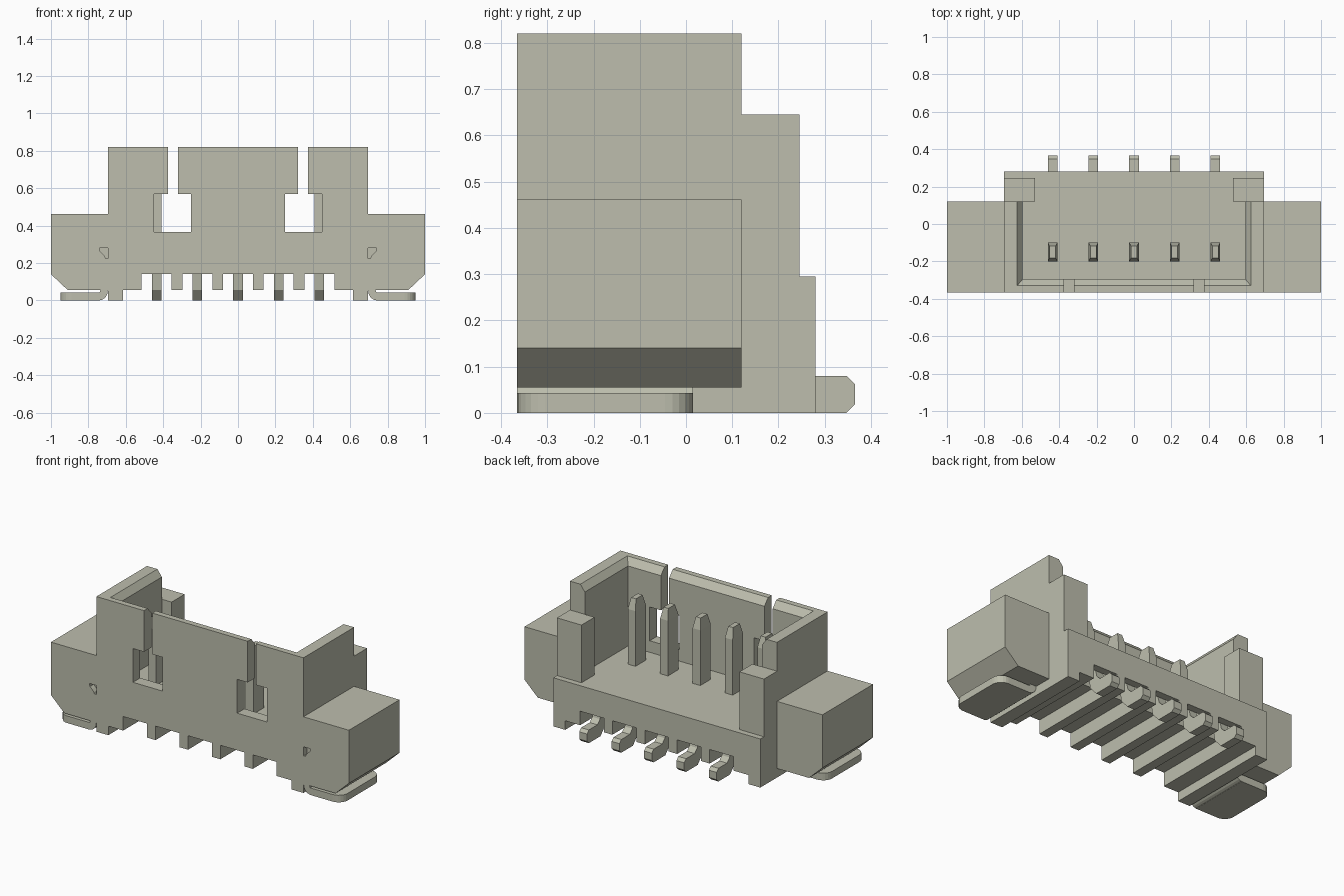
import bpy, bmesh, math

cube = bpy.data.objects.get("Cube")
if cube:
    bpy.data.objects.remove(cube, do_unlink=True)

plastic = bpy.data.materials.new("warm grey plastic")
COL = (0.51, 0.515, 0.42, 1.0)
plastic.diffuse_color = COL
plastic.use_nodes = True
bsdf = plastic.node_tree.nodes["Principled BSDF"]
bsdf.inputs["Base Color"].default_value = COL
bsdf.inputs["Roughness"].default_value = 0.6


def finish(name, bm):
    bmesh.ops.recalc_face_normals(bm, faces=bm.faces)
    mesh = bpy.data.meshes.new(name)
    bm.to_mesh(mesh)
    bm.free()
    mesh.materials.append(plastic)
    obj = bpy.data.objects.new(name, mesh)
    bpy.context.collection.objects.link(obj)
    return obj


def prism(name, profile, axis, lo, hi):
    """Extrude a profile along axis: 'x' takes (y, z), 'y' takes (x, z), 'z' takes (x, y)."""
    place = {"x": lambda a, b, t: (t, a, b),
             "y": lambda a, b, t: (a, t, b),
             "z": lambda a, b, t: (a, b, t)}[axis]
    bm = bmesh.new()
    ends = [[bm.verts.new(place(a, b, t)) for a, b in profile] for t in (lo, hi)]
    bm.faces.new(ends[0])
    bm.faces.new(ends[1])
    n = len(profile)
    for i in range(n):
        j = (i + 1) % n
        bm.faces.new((ends[0][i], ends[0][j], ends[1][j], ends[1][i]))
    return finish(name, bm)


def rect(x0, x1, z0, z1):
    return [(x0, z0), (x1, z0), (x1, z1), (x0, z1)]


def mirrored(points, s):
    return [(s * a, b) for a, b in points]


def cut(target, cutters):
    for c in cutters:
        c.hide_render = True
        mod = target.modifiers.new("cut", "BOOLEAN")
        mod.operation = "DIFFERENCE"
        mod.solver = "EXACT"
        mod.object = c
        bpy.context.view_layer.objects.active = target
        bpy.ops.object.modifier_apply(modifier=mod.name)
        bpy.data.objects.remove(c, do_unlink=True)


FRONT, BACK, WALL_END = -0.365, 0.28, 0.12
FLOOR = 0.295
PITCH = 0.2175
pin_x = [PITCH * i for i in range(-2, 3)]

# Base with ribs and grooves on its underside
half = [(0.08, 0.14), (0.08, 0.055), (0.137, 0.055), (0.137, 0.14),
        (0.298, 0.14), (0.298, 0.055), (0.355, 0.055), (0.355, 0.14),
        (0.515, 0.14), (0.515, 0.055), (0.615, 0.055), (0.615, 0.0),
        (0.695, 0.0), (0.695, FLOOR)]
base = prism("base", half + mirrored(half[::-1], -1), "y", FRONT, BACK)
# Pockets where the pins leave the floor
cut(base, [prism("pocket_cutter", rect(x - 0.06, x + 0.06, 0.10, 0.255), "y", 0.08, 0.235)
           for x in pin_x])

# Three-sided shroud with a chamfered inner rim
bm = bmesh.new()
rings = []
for sx, corner in ((-1, False), (-1, True), (1, True), (1, False)):
    ring = []
    for x, y, z in ((0.695, FRONT, FLOOR), (0.695, FRONT, 0.82), (0.625, -0.33, 0.82),
                    (0.595, -0.295, 0.78), (0.595, -0.295, FLOOR)):
        ring.append(bm.verts.new((sx * x, y if corner else WALL_END, z)))
    rings.append(ring)
for a, b in zip(rings, rings[1:]):
    for i in range(5):
        j = (i + 1) % 5
        bm.faces.new((a[i], a[j], b[j], b[i]))
bm.faces.new(rings[0])
bm.faces.new(rings[-1])
shroud = finish("shroud", bm)
# Latch windows with a slot opening to the top edge
keyhole = [(0.25, 0.365), (0.45, 0.365), (0.45, 0.57), (0.375, 0.57),
           (0.375, 0.9), (0.32, 0.9), (0.32, 0.57), (0.25, 0.57)]
cut(shroud, [prism("window_cutter", mirrored(keyhole, s), "y", -0.45, -0.25) for s in (-1, 1)])

for s, side in ((1, "left"), (-1, "right")):
    # Side wing with sloped lower edge and a small recess in its front
    wing = prism(side + "_wing",
                 mirrored([(0.695, 0.055), (0.91, 0.055), (1.0, 0.14), (1.0, 0.462),
                           (0.695, 0.462)], s), "y", FRONT, WALL_END)
    recess = [(0.69, 0.28), (0.742, 0.28), (0.738, 0.262), (0.724, 0.25),
              (0.712, 0.236), (0.708, 0.225), (0.69, 0.225)]
    cut(wing, [prism("recess_cutter", mirrored(recess, s), "y", -0.40, -0.33)])

    # Back corner post
    prism(side + "_back_post", mirrored(rect(0.53, 0.695, WALL_END, 0.245), s),
          "z", FLOOR, 0.645)

    # Solder tab: flat plate with rounded outer corners
    r = 0.06
    outline = [(0.74, FRONT)]
    for cy, start in ((FRONT + r, -90), (0.015 - r, 0)):
        for k in range(7):
            t = math.radians(start + 15 * k)
            outline.append((0.95 - r + r * math.cos(t), cy + r * math.sin(t)))
    outline.append((0.74, 0.015))
    prism(side + "_solder_tab", mirrored(outline, s), "z", 0.0, 0.043)
    # Bend joining the tab to the wing
    bend = [(0.74, 0.043), (0.735, 0.056), (0.695, 0.056)]
    for k in range(7):
        t = math.radians(180 + 15 * k)
        bend.append((0.745 + 0.048 * math.cos(t), 0.048 + 0.048 * math.sin(t)))
    prism(side + "_tab_bend", mirrored(bend, s), "y", FRONT, 0.015)

# Contact pins: tapered blade above the floor, bent foot behind
foot = [(-0.10, 0.235), (0.17, 0.235), (0.215, 0.20), (0.24, 0.105), (0.265, 0.08),
        (0.347, 0.08), (0.365, 0.062), (0.365, 0.018), (0.347, 0.0), (0.235, 0.0),
        (0.185, 0.055), (0.17, 0.15), (-0.10, 0.15)]
for n, x in enumerate(pin_x, 1):
    prism(f"pin_foot_{n}", foot, "x", x - 0.026, x + 0.026)
    bm = bmesh.new()
    rings = [[bm.verts.new((x + sx * w, -0.15 + sy * d, z))
              for sx, sy in ((-1, -1), (1, -1), (1, 1), (-1, 1))]
             for w, d, z in ((0.026, 0.05, 0.2), (0.026, 0.05, 0.63), (0.016, 0.032, 0.695))]
    for a, b in zip(rings, rings[1:]):
        for i in range(4):
            j = (i + 1) % 4
            bm.faces.new((a[i], a[j], b[j], b[i]))
    bm.faces.new(rings[0])
    bm.faces.new(rings[-1])
    finish(f"pin_blade_{n}", bm)
